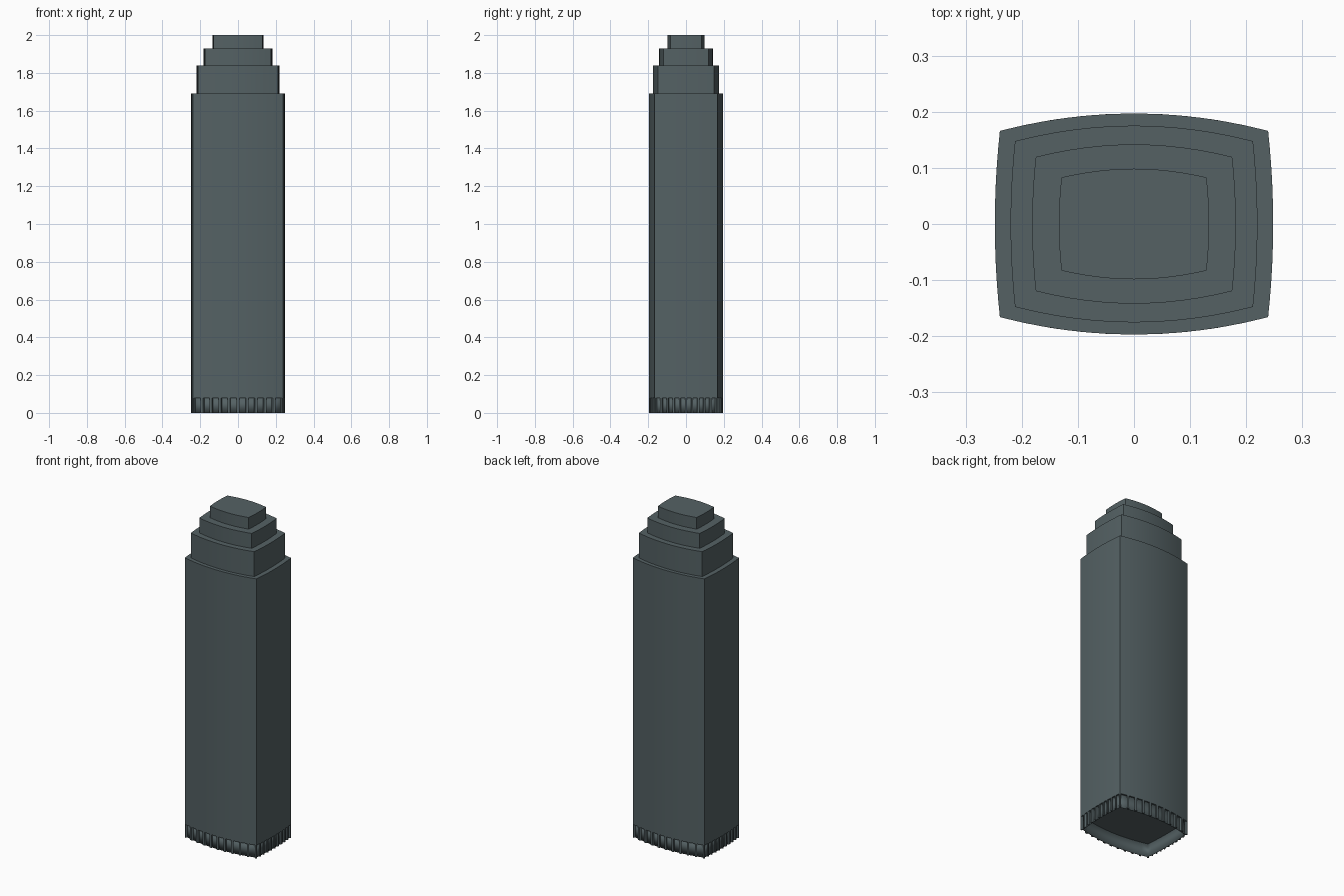
import bpy, bmesh, math
from mathutils import Vector

cube = bpy.data.objects.get("Cube")
if cube:
    bpy.data.objects.remove(cube, do_unlink=True)

slate = bpy.data.materials.new("slate grey")
slate.use_nodes = True
colour = (0.089, 0.12, 0.127, 1)
slate.diffuse_color = colour
slate.node_tree.nodes["Principled BSDF"].inputs["Base Color"].default_value = colour

CORNER_X, CORNER_Y = 0.239, 0.166   # half size at the corners
BULGE_X, BULGE_Y = 0.009, 0.031     # how far each side bows out
SEGMENTS, BAYS = 12, 10
BASE_TOP = 0.08


def side_point(side, t, inset=0.0):
    """Point at t (0 to 1) along one bowed side, counted anticlockwise from the front."""
    u = 2 * t - 1
    bow = 1 - u * u
    cx, cy = CORNER_X - inset, CORNER_Y - inset
    if side % 2 == 0:
        p = Vector((u * cx, -cy - BULGE_Y * bow))
    else:
        p = Vector((cx + BULGE_X * bow, u * cy))
    return p if side < 2 else -p


def outline(inset=0.0, sx=1.0, sy=1.0):
    pts = [side_point(s, i / SEGMENTS, inset) for s in range(4) for i in range(SEGMENTS)]
    return [(p.x * sx, p.y * sy) for p in pts]


def add_prism(bm, pts, z0, z1, caps=True):
    low = [bm.verts.new((x, y, z0)) for x, y in pts]
    high = [bm.verts.new((x, y, z1)) for x, y in pts]
    n = len(pts)
    for i in range(n):
        j = (i + 1) % n
        bm.faces.new((low[i], low[j], high[j], high[i]))
    if caps:
        bm.faces.new(low[::-1])
        bm.faces.new(high)


def finish(bm, name):
    mesh = bpy.data.meshes.new(name)
    bm.to_mesh(mesh)
    bm.free()
    mesh.materials.append(slate)
    obj = bpy.data.objects.new(name, mesh)
    bpy.context.collection.objects.link(obj)
    bpy.ops.object.select_all(action='DESELECT')
    obj.select_set(True)
    bpy.context.view_layer.objects.active = obj
    bpy.ops.object.shade_smooth_by_angle(angle=math.radians(30))
    return obj


# Main shaft and the three stepped-back crown tiers
tiers = [("main_shaft", BASE_TOP, 1.69, 1.0, 1.0),
         ("lower_crown", 1.69, 1.84, 0.887, 0.89),
         ("middle_crown", 1.84, 1.93, 0.732, 0.72),
         ("top_crown", 1.93, 2.0, 0.54, 0.5)]
for name, z0, z1, sx, sy in tiers:
    bm = bmesh.new()
    add_prism(bm, outline(0, sx, sy), z0, z1)
    finish(bm, name)

# Recessed ground-floor wall, open underneath
bm = bmesh.new()
add_prism(bm, outline(0.008), 0, BASE_TOP, caps=False)
wall = finish(bm, "ground_floor_wall")
shell = wall.modifiers.new("thickness", 'SOLIDIFY')
shell.thickness = 0.003
shell.offset = -1

# Pillars between the ground-floor bays
bm = bmesh.new()
half = 0.14 / BAYS
for side in range(4):
    for k in range(BAYS + 1):
        a, b = max(0, k / BAYS - half), min(1, k / BAYS + half)
        pts = [side_point(side, a), side_point(side, b),
               side_point(side, b, 0.009), side_point(side, a, 0.009)]
        add_prism(bm, [tuple(p) for p in pts], 0, BASE_TOP)
finish(bm, "ground_floor_pillars")
